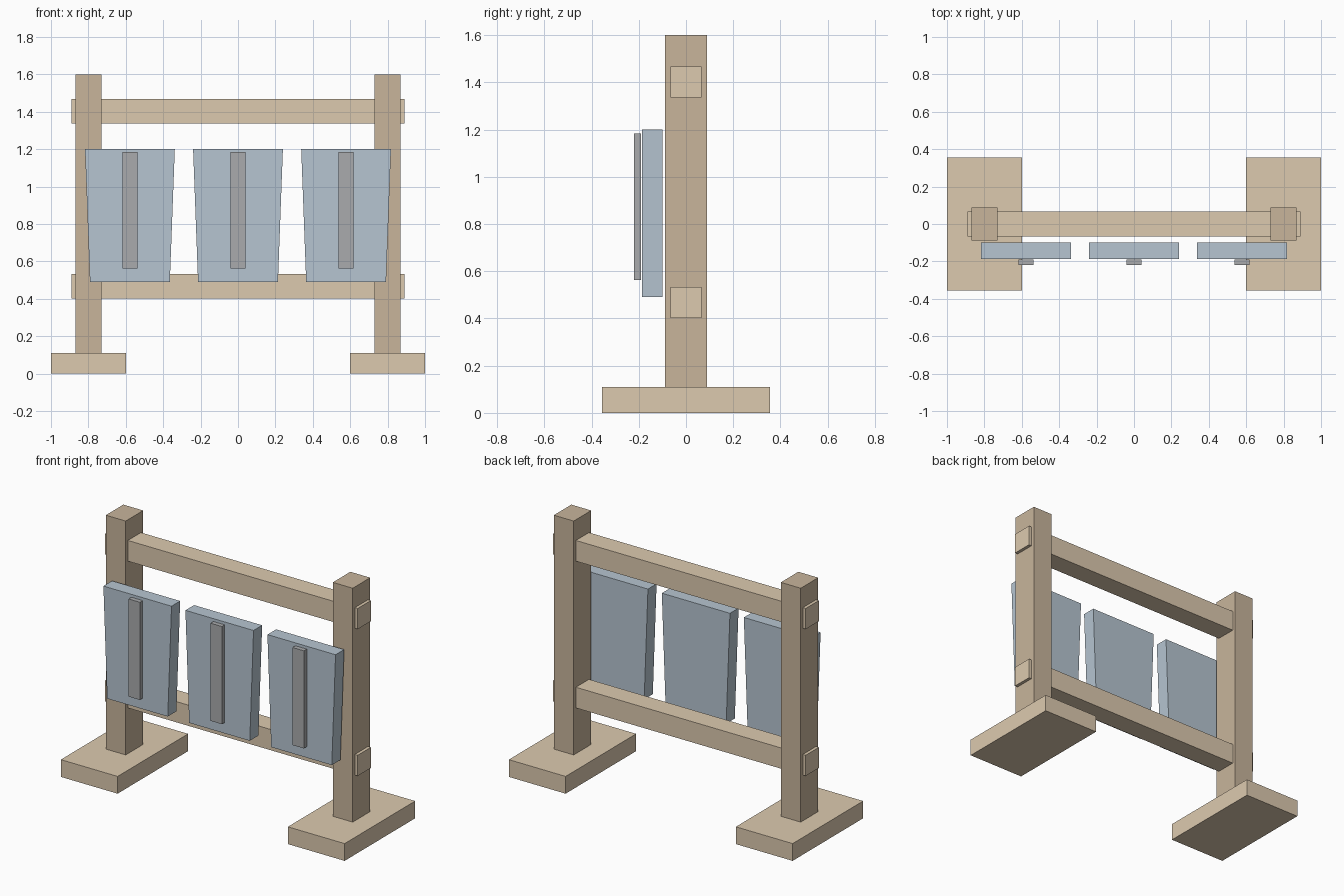
import bpy
import bmesh

if "Cube" in bpy.data.objects:
    bpy.data.objects.remove(bpy.data.objects["Cube"])


def material(name, rgb):
    m = bpy.data.materials.new(name)
    m.diffuse_color = (*rgb, 1)
    m.use_nodes = True
    m.node_tree.nodes["Principled BSDF"].inputs["Base Color"].default_value = m.diffuse_color
    return m


LIGHT = material("light_wood", (0.72, 0.59, 0.43))
DARK = material("dark_wood", (0.58, 0.46, 0.33))
BLUE = material("blue_paint", (0.47, 0.56, 0.64))
GREY = material("dark_grey", (0.40, 0.41, 0.42))


def block(name, centre, size, mat, bottom_width=None):
    """Box; bottom_width narrows the lower edge along x."""
    bm = bmesh.new()
    bmesh.ops.create_cube(bm, size=1)
    for v in bm.verts:
        width = bottom_width if bottom_width and v.co.z < 0 else size[0]
        v.co.x *= width
        v.co.y *= size[1]
        v.co.z *= size[2]
    mesh = bpy.data.meshes.new(name)
    bm.to_mesh(mesh)
    bm.free()
    mesh.materials.append(mat)
    ob = bpy.data.objects.new(name, mesh)
    ob.location = centre
    bpy.context.collection.objects.link(ob)
    return ob


# Feet and posts
for side, s in (("left", -1), ("right", 1)):
    block(f"{side}_foot", (0.8 * s, 0, 0.055), (0.4, 0.71, 0.11), LIGHT)
    block(f"{side}_post", (0.8 * s, 0, 0.855), (0.14, 0.176, 1.49), DARK)

# Rails, with ends poking through the posts
for name, z in (("lower_rail", 0.467), ("upper_rail", 1.402)):
    block(name, (0, 0, z), (1.78, 0.132, 0.132), LIGHT)

# Tapered panels, each with a front strip
for side, x in (("left", -0.578), ("middle", 0), ("right", 0.578)):
    block(f"{side}_panel", (x, -0.143, 0.845), (0.48, 0.087, 0.71), BLUE, 0.427)
    block(f"{side}_strip", (x, -0.205, 0.873), (0.08, 0.029, 0.622), GREY)
